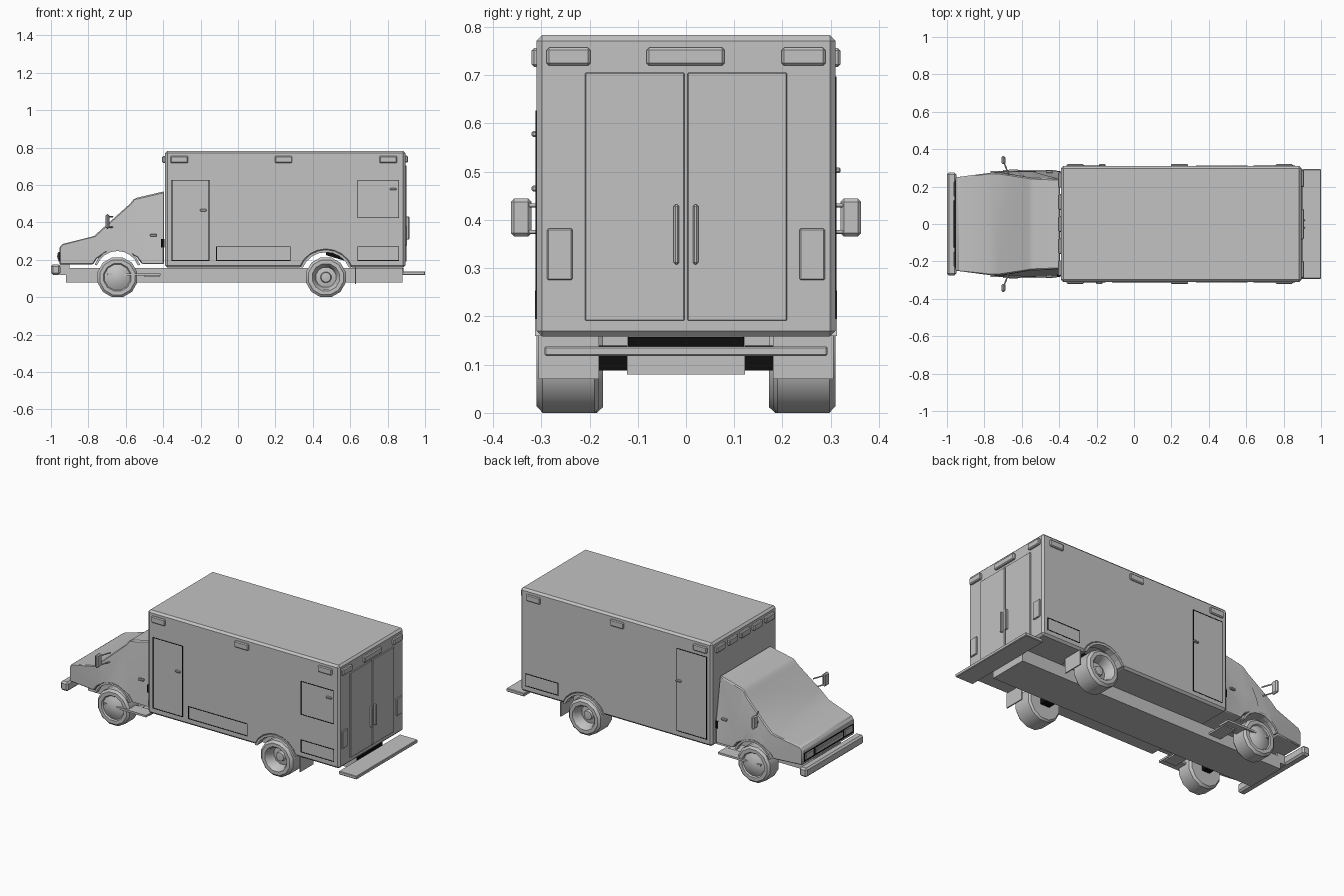
import bpy, bmesh, math
from mathutils import Vector

if "Cube" in bpy.data.objects:
    bpy.data.objects.remove(bpy.data.objects["Cube"])

def material(name, v):
    m = bpy.data.materials.new(name)
    m.diffuse_color = (v, v, v, 1)
    m.use_nodes = True
    m.node_tree.nodes["Principled BSDF"].inputs["Base Color"].default_value = m.diffuse_color
    return m

GREY = material("body grey", 0.54)
BLACK = material("seam black", 0.004)

def finish(name, bm, bevel=0.0, mat=GREY, smooth=0):
    bmesh.ops.recalc_face_normals(bm, faces=bm.faces)
    if smooth:
        for f in bm.faces:
            f.smooth = True
        for e in bm.edges:
            e.smooth = e.calc_face_angle(0) < math.radians(smooth)
    me = bpy.data.meshes.new(name)
    bm.to_mesh(me)
    bm.free()
    me.materials.append(mat)
    ob = bpy.data.objects.new(name, me)
    bpy.context.collection.objects.link(ob)
    if bevel:
        b = ob.modifiers.new("bevel", 'BEVEL')
        b.width, b.segments, b.limit_method = bevel, 1, 'ANGLE'
        b.angle_limit = math.radians(35)
    return ob

def box(name, x0, x1, y0, y1, z0, z1, bevel=0.0, mat=GREY):
    bm = bmesh.new()
    bmesh.ops.create_cube(bm, size=1)
    for v in bm.verts:
        v.co = ((x0 + x1) / 2 + v.co.x * (x1 - x0),
                (y0 + y1) / 2 + v.co.y * (y1 - y0),
                (z0 + z1) / 2 + v.co.z * (z1 - z0))
    return finish(name, bm, bevel, mat)

def side_box(name, s, x0, x1, y0, y1, z0, z1, bevel=0.0, mat=GREY):
    ya, yb = sorted((s * y0, s * y1))
    return box(name, x0, x1, ya, yb, z0, z1, bevel, mat)

def seam(name, s, x0, x1, z0, z1, t=0.002):
    # black outline of a door, as four thin strips
    for a, b, c, d in ((x0 - t, x1 + t, z0 - t, z0 + t), (x0 - t, x1 + t, z1 - t, z1 + t),
                       (x0 - t, x0 + t, z0 + t, z1 - t), (x1 - t, x1 + t, z0 + t, z1 - t)):
        side_box(name, s, a, b, 0.308, 0.3115, c, d, 0, BLACK)

def prism_bm(pts, y0, y1):
    bm = bmesh.new()
    f = bm.faces.new([bm.verts.new((x, y0, z)) for x, z in pts])
    r = bmesh.ops.extrude_face_region(bm, geom=[f])
    for v in r['geom']:
        if isinstance(v, bmesh.types.BMVert):
            v.co.y = y1
    return bm

def rod(name, a, b, r, n=8):
    a, b = Vector(a), Vector(b)
    bm = bmesh.new()
    bmesh.ops.create_cone(bm, cap_ends=True, segments=n, radius1=r, radius2=r, depth=(b - a).length)
    q = (b - a).to_track_quat('Z', 'Y')
    for v in bm.verts:
        v.co = q @ v.co + (a + b) / 2
    return finish(name, bm, smooth=50)

def wheel(name, cx, cz, s, profile, n=12):
    # lathe of (radius, y) points around the axle
    bm = bmesh.new()
    rings = []
    for r, y in profile:
        if r == 0:
            rings.append([bm.verts.new((cx, s * y, cz))] * n)
        else:
            rings.append([bm.verts.new((cx + r * math.cos(2 * math.pi * (i + .5) / n), s * y,
                                        cz + r * math.sin(2 * math.pi * (i + .5) / n))) for i in range(n)])
    for A, B in zip(rings, rings[1:]):
        for i in range(n):
            j = (i + 1) % n
            bm.faces.new(list(dict.fromkeys((A[i], A[j], B[j], B[i]))))
    return finish(name, bm, smooth=40)

def arc(cx, cz, r, a0, a1, n):
    return [(cx + r * math.cos(math.radians(a0 + (a1 - a0) * i / n)),
             cz + r * math.sin(math.radians(a0 + (a1 - a0) * i / n))) for i in range(n + 1)]

def flare(name, s, pts_out, pts_in, y0, y1):
    finish(name, prism_bm(pts_out + pts_in[::-1], s * y0, s * y1))

RX, FX, WZ = 0.47, -0.645, 0.1065

# rear body with wheel arch openings in its profile
arch = arc(RX, WZ, 0.14, 158, 22, 8)
body = [(-0.39, 0.158)] + arch + [(0.895, 0.158), (0.895, 0.783), (-0.39, 0.783)]
finish("rear_body", prism_bm(body, -0.31, 0.31), 0.012)

# cab: side profile, then narrowed toward nose and roof
cab = [(-0.955, 0.175), (-0.775, 0.175), (-0.755, 0.205), (-0.705, 0.24), (-0.645, 0.248),
       (-0.59, 0.24), (-0.54, 0.213), (-0.515, 0.178), (-0.395, 0.178), (-0.395, 0.566),
       (-0.54, 0.532), (-0.56, 0.522), (-0.575, 0.502), (-0.77, 0.327), (-0.94, 0.284), (-0.955, 0.265)]
bm = prism_bm(cab, -1, 1)
bmesh.ops.triangulate(bm, faces=bm.faces)
for co, no in (((-0.72, 0, 0), (1, 0, 0)), ((0, 0, 0.327), (0, 0, 1))):
    bmesh.ops.bisect_plane(bm, geom=bm.verts[:] + bm.edges[:] + bm.faces[:], plane_co=co, plane_no=no, dist=1e-5)
for v in bm.verts:
    w = 0.28 - max(0, -0.72 - v.co.x) * 0.13 - max(0, v.co.z - 0.327) * 0.17
    v.co.y *= w
bmesh.ops.dissolve_limit(bm, angle_limit=0.01, verts=bm.verts, edges=bm.edges)
finish("cab", bm, 0.01, smooth=32)

# chassis and bumpers
box("chassis", -0.92, 0.88, -0.122, 0.122, 0.08, 0.156)
box("rear_frame_gap", 0.872, 0.884, -0.12, 0.12, 0.138, 0.157, 0, BLACK)
box("rear_axle", RX - 0.03, RX + 0.03, -0.185, 0.185, 0.088, 0.14, 0, BLACK)
box("front_axle", FX - 0.025, FX + 0.025, -0.18, 0.18, 0.09, 0.13, 0, BLACK)
box("rear_step", 0.88, 1.0, -0.293, 0.293, 0.118, 0.138, 0.003)
box("front_bumper", -1.0, -0.95, -0.275, 0.275, 0.12, 0.175, 0.01)
box("bumper_mount", -0.955, -0.90, -0.12, 0.12, 0.12, 0.175)

# nose details
box("grille_recess", -0.959, -0.95, -0.235, 0.235, 0.192, 0.243, 0, BLACK)
box("grille", -0.963, -0.95, -0.13, 0.13, 0.202, 0.238, 0.003)
box("grille_bar", -0.967, -0.955, -0.125, 0.125, 0.216, 0.224)

rear_tyre = [(0, .275), (.026, .272), (.03, .255), (.055, .25), (.066, .3), (.075, .31), (.096, .31),
             (.11, .297), (.11, .19), (.1, .18), (0, .18)]
front_tyre = [(0, .292), (.025, .29), (.05, .282), (.07, .272), (.076, .28), (.097, .28),
              (.11, .268), (.11, .185), (.098, .172), (0, .172)]

for s, tag in ((-1, "left"), (1, "right")):
    wheel("rear_wheel_" + tag, RX, WZ, s, rear_tyre)
    wheel("front_wheel_" + tag, FX, WZ, s, front_tyre)
    # wheel arch trims
    flare("rear_flare_" + tag, s, arc(RX, WZ, 0.147, 159, 21, 8), arc(RX, WZ, 0.134, 157, 23, 8), 0.27, 0.313)
    flare("front_flare_" + tag, s, arc(FX, 0.13, 0.129, 160, 20, 8), arc(FX, 0.13, 0.117, 160, 20, 8), 0.255, 0.284)
    finish("rear_shock_" + tag, prism_bm([(0.47, 0.25), (0.47, 0.225), (0.57, 0.195), (0.57, 0.21), (0.53, 0.245)],
                                         s * 0.17, s * 0.178), 0, BLACK)
    side_box("mudflap_" + tag, s, 0.625, 0.632, 0.18, 0.306, 0.07, 0.16)
    side_box("cab_step_" + tag, s, -0.70, -0.415, 0.21, 0.288, 0.115, 0.127)
    side_box("step_bracket_" + tag, s, -0.50, -0.42, 0.11, 0.25, 0.108, 0.118)
    side_box("headlight_" + tag, s, -0.964, -0.945, 0.145, 0.228, 0.2, 0.24, 0.004)
    side_box("cab_door_handle_" + tag, s, -0.47, -0.435, 0.272, 0.287, 0.325, 0.338, 0.003)
    side_box("cab_rear_gap_" + tag, s, -0.412, -0.394, 0.27, 0.2825, 0.265, 0.31, 0, BLACK)
    # mirrors on two arms
    side_box("mirror_" + tag, s, -0.708, -0.688, 0.32, 0.363, 0.366, 0.444, 0.007)
    for z in (0.375, 0.43):
        rod("mirror_arm_" + tag, (-0.67, s * 0.262, z), (-0.693, s * 0.325, z), 0.004)
    # warning lights along the side
    for x0, x1 in ((-0.36, -0.268), (0.197, 0.29), (0.757, 0.85)):
        side_box("side_light_" + tag, s, x0, x1, 0.305, 0.32, 0.717, 0.756, 0.005)
    # rear end
    side_box("rear_door_" + tag, s, 0.89, 0.901, 0.003, 0.209, 0.191, 0.705, 0.002)
    side_box("rear_door_handle_" + tag, s, 0.898, 0.916, 0.014, 0.026, 0.308, 0.432, 0.004)
    side_box("tail_light_" + tag, s, 0.89, 0.903, 0.235, 0.288, 0.275, 0.382, 0.003)
    side_box("rear_corner_light_" + tag, s, 0.89, 0.909, 0.198, 0.289, 0.72, 0.757, 0.005)
    seam("lower_rear_locker_seam_" + tag, s, 0.64, 0.86, 0.197, 0.27)

box("rear_centre_light", 0.89, 0.909, -0.082, 0.08, 0.72, 0.757, 0.005)
for i in range(5):
    y = (i - 2) * 0.118
    box("front_light", -0.405, -0.385, y - 0.042, y + 0.042, 0.717, 0.756, 0.005)

# side doors and lockers
for x0, x1, z0, z1 in ((-0.353, -0.155, 0.197, 0.625), (0.64, 0.86, 0.425, 0.625), (-0.115, 0.28, 0.197, 0.27)):
    seam("left_locker_seam", -1, x0, x1, z0, z1)
seam("right_entry_door_seam", 1, -0.355, -0.155, 0.197, 0.695)
for s, x, z in ((-1, -0.185, 0.465), (-1, 0.83, 0.578), (1, -0.17, 0.503)):
    side_box("door_handle", s, x - 0.017, x + 0.017, 0.305, 0.32, z - 0.006, z + 0.006, 0.003)
